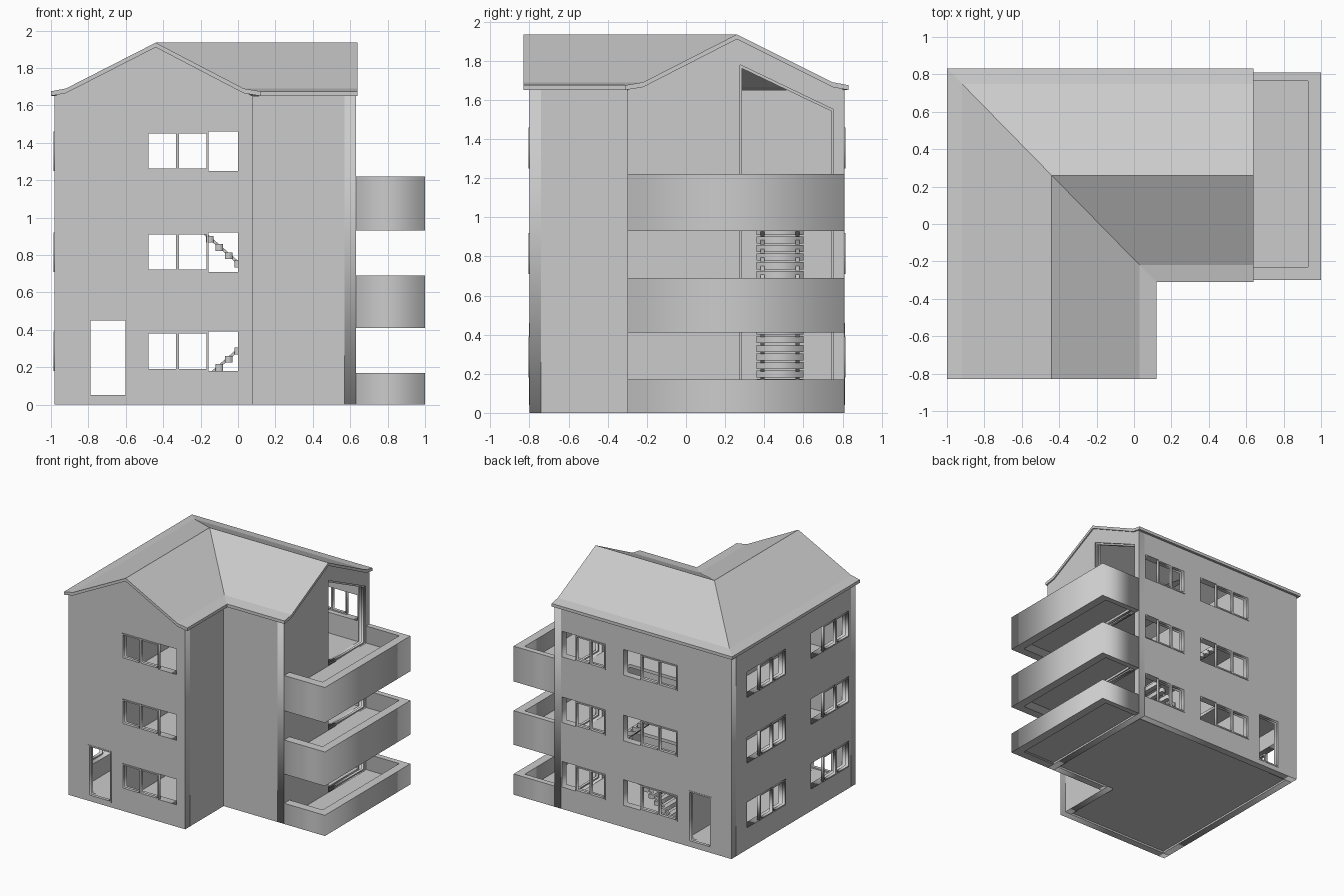
import bpy, bmesh
from mathutils import Vector

cube = bpy.data.objects.get("Cube")
if cube:
    bpy.data.objects.remove(cube)

plaster = bpy.data.materials.new("light_grey")
plaster.use_nodes = True
GREY = (0.6, 0.6, 0.6, 1)
plaster.diffuse_color = GREY
plaster.node_tree.nodes["Principled BSDF"].inputs["Base Color"].default_value = GREY

T = 0.06                                  # wall thickness
W, NX, E = -0.98, 0.08, 0.63              # west wall, notch, east wall
S, NY, N = -0.80, -0.30, 0.81             # south wall, notch, north wall
EAVE, APEX = 1.65, 1.91
RX, RY = -0.44, 0.26                      # ridge lines
FLOORS = (0.04, 0.55, 1.08)
SILLS = (0.18, 0.71, 1.25)


def add_object(name, bm):
    bmesh.ops.remove_doubles(bm, verts=bm.verts, dist=1e-5)
    bmesh.ops.recalc_face_normals(bm, faces=bm.faces)
    mesh = bpy.data.meshes.new(name)
    bm.to_mesh(mesh)
    bm.free()
    mesh.materials.clear()
    mesh.materials.append(plaster)
    obj = bpy.data.objects.new(name, mesh)
    bpy.context.scene.collection.objects.link(obj)
    return obj


def rect(u0, u1, v0, v1):
    return [(u0, v0), (u1, v0), (u1, v1), (u0, v1)]


def panel(name, outline, holes, axis, lo, hi):
    """Flat outline with holes, thickened along one axis from lo to hi."""
    curve = bpy.data.curves.new(name, "CURVE")
    curve.dimensions, curve.fill_mode = "2D", "BOTH"
    curve.extrude = (hi - lo) / 2
    for points in [outline] + holes:
        spline = curve.splines.new("POLY")
        spline.points.add(len(points) - 1)
        for p, (u, v) in zip(spline.points, points):
            p.co = (u, v, 0, 1)
        spline.use_cyclic_u = True
    temp = bpy.data.objects.new(name, curve)
    mesh = bpy.data.meshes.new_from_object(temp)
    bm = bmesh.new()
    bm.from_mesh(mesh)
    bpy.data.objects.remove(temp)
    bpy.data.curves.remove(curve)
    bpy.data.meshes.remove(mesh)
    mid = (lo + hi) / 2
    for vert in bm.verts:
        u, v, w = vert.co
        w += mid
        vert.co = {"x": (w, u, v), "y": (u, w, v), "z": (u, v, w)}[axis]
    return add_object(name, bm)


def box(name, x0, x1, y0, y1, z0, z1):
    return panel(name, rect(x0, x1, y0, y1), [], "z", z0, z1)


def frame(name, u0, u1, v0, v1, axis, lo, hi, bar=0.011):
    panel(name, rect(u0, u1, v0, v1),
          [rect(u0 + bar, u1 - bar, v0 + bar, v1 - bar)], axis, lo, hi)


def gable(a, b, ridge):
    return [(a, 0), (b, 0), (b, EAVE), (b - 0.06, EAVE + 0.025), (ridge, APEX),
            (a + 0.06, EAVE + 0.025), (a, EAVE)]


def windows(name, u0, u1, axis, face, out):
    """Three storeys of triple windows with two sashes; returns the holes."""
    lo, hi = sorted((face + out * 0.006, face - out * 0.02))
    third = (u1 - u0) / 3
    for sill in SILLS:
        for i in range(2):
            frame(name + "_sash", u0 + i * third, u0 + (i + 1) * third + 0.005,
                  sill, sill + 0.21, axis, lo, hi)
    return [rect(u0, u1, sill, sill + 0.21) for sill in SILLS]


# Outer walls with openings
door = rect(-0.80, -0.59, 0.04, 0.46)
panel("front_wall", gable(W, NX, RX),
      windows("front_window", -0.49, 0.0, "y", S, -1) + [door], "y", S, S + T)
panel("back_wall", rect(W, E - T, 0, EAVE),
      windows("back_window", -0.49, 0.0, "y", N, 1)
      + windows("back_side_window", 0.165, 0.56, "y", N, 1) + [door], "y", N - T, N)
panel("right_wall", rect(S + T, N - T, 0, EAVE),
      windows("right_rear_window", 0.11, 0.61, "x", W, -1)
      + windows("right_front_window", -0.71, -0.22, "x", W, -1), "x", W, W + T)
panel("notch_side_wall", rect(S + T, NY + T, 0, EAVE), [], "x", NX - T, NX)
panel("notch_front_wall", rect(NX, E - T, 0, EAVE), [], "y", NY, NY + T)

# Left gable wall: two balcony doors and a tall sloped opening
D0, D1 = 0.275, 0.755
sloped = [(D0, 1.08), (D1, 1.08), (D1, 1.55), (D0, 1.78)]
panel("left_wall", gable(NY, N, RY),
      [rect(D0, D1, 0.03, 0.46), rect(D0, D1, 0.55, 0.98), sloped], "x", E - T, E)
for z in FLOORS[:2]:
    frame("balcony_door_frame", D0, D1, z, z + 0.42, "x", E - 0.03, E - 0.01)
panel("sloped_opening_frame", sloped,
      [[(D0 + 0.012, 1.09), (D1 - 0.012, 1.09), (D1 - 0.012, 1.542), (D0 + 0.012, 1.76)]],
      "x", E - 0.03, E - 0.01)

# Door frames
for face in (S, N - 0.02):
    frame("door_frame", -0.80, -0.59, 0.04, 0.46, "y", face - 0.003, face + 0.023)

# Floors and inner wall
floor_plan = [(W + T, S + T), (NX - T, S + T), (NX - T, NY + T), (E - T, NY + T),
              (E - T, N - T), (W + T, N - T)]
for i, z in enumerate(FLOORS):
    stairwell = [rect(-0.36, 0.28, 0.33, 0.63)] if i else []
    panel("floor", floor_plan, stairwell, "z", z - 0.025, z)
panel("inner_wall", rect(S + T, N - T, 0.03, EAVE), [], "x", -0.55, -0.53)

# Open stairs, the second flight turning back over the first
for x0, z0, way in ((-0.30, 0.04, 1), (0.25, 0.55, -1)):
    for i in range(11):
        x, z = x0 + way * 0.05 * (i + 1), z0 + 0.044 * (i + 1)
        box("stair_tread", x - 0.02, x + 0.02, 0.36, 0.60, z - 0.036, z)
    rise, run = 0.49, way * 0.56
    for y in (0.38, 0.56):
        panel("stair_stringer", [(x0, z0 - 0.02), (x0 + run, z0 + rise - 0.02),
                                 (x0 + run, z0 + rise), (x0, z0)], [], "y", y, y + 0.02)

# Balconies: parapet on three sides around a raised slab
parapet = [(E, NY), (1.0, NY), (1.0, N), (E, N), (E, N - 0.045), (0.93, N - 0.045),
           (0.93, NY + 0.07), (E, NY + 0.07)]
for z0, z1, slab in ((0, 0.17, 0.015), (0.41, 0.69, 0.48), (0.93, 1.22, 1.0)):
    panel("balcony_parapet", parapet, [], "z", z0, z1)
    top = FLOORS[(0, 0.41, 0.93).index(z0)]
    box("balcony_floor", E, 0.93, NY + 0.07, N - 0.045, slab, top)

# Roof: flared gable profile swept round the corner
profile = [(-0.56, 1.675), (-0.48, 1.69), (0, 1.935), (0.47, 1.69), (0.56, 1.675)]
bm = bmesh.new()
rings = []
for station in range(3):
    ring = []
    for thick, points in ((0, profile), (0.025, profile[::-1])):
        for d, z in points:
            x = E + 0.01 if station == 2 else RX + d
            y = -0.83 if station == 0 else RY - 1.02 * d
            ring.append(bm.verts.new(Vector((x, y, z - thick))))
    rings.append(ring)
count = len(rings[0])
for a, b in zip(rings, rings[1:]):
    for i in range(count):
        j = (i + 1) % count
        bm.faces.new((a[i], a[j], b[j], b[i]))
half = len(profile)
for ring in (rings[0], rings[-1]):
    for i in range(half - 1):
        bm.faces.new((ring[i], ring[i + 1], ring[count - 2 - i], ring[count - 1 - i]))
add_object("roof", bm)
